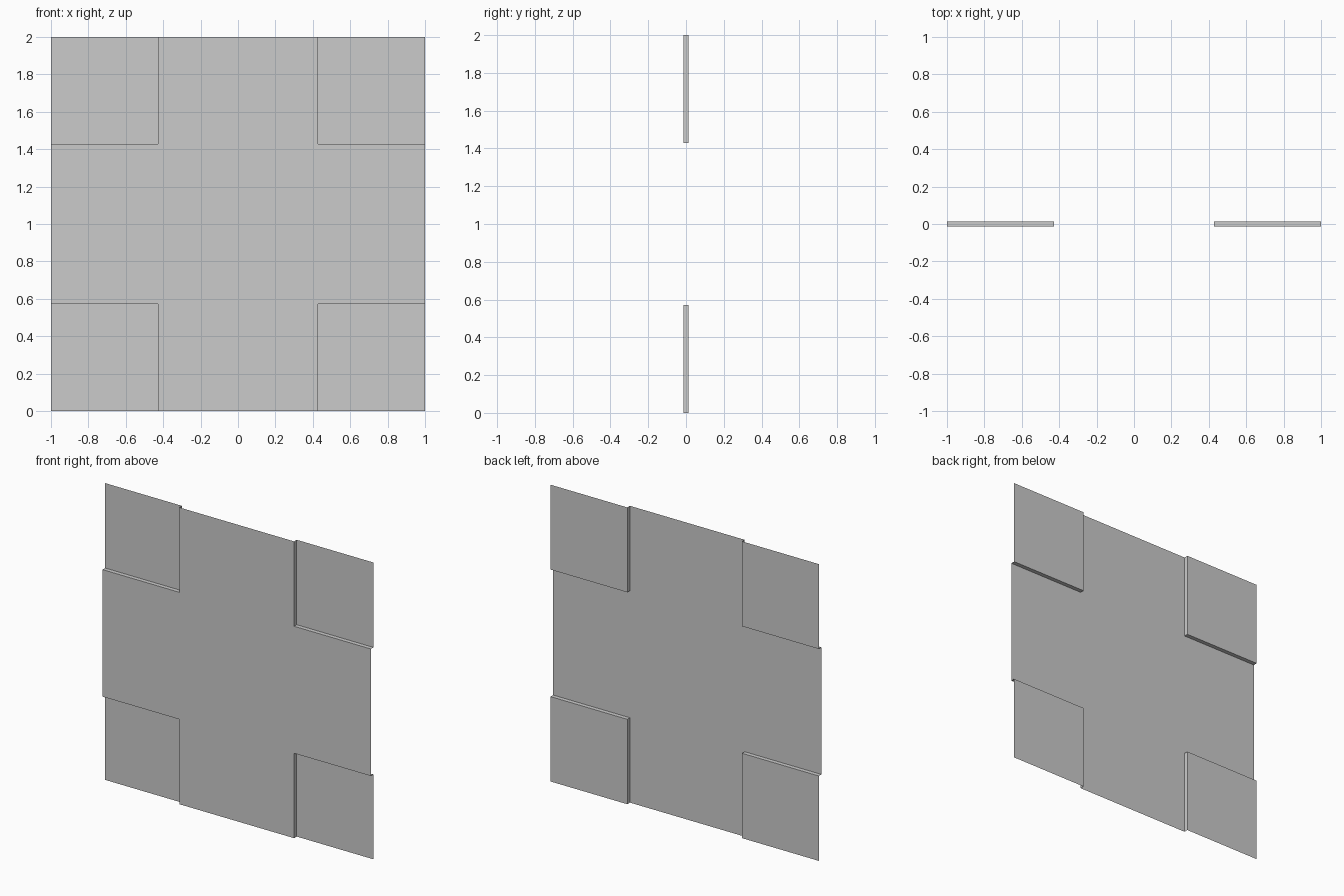
import bpy
import bmesh

if "Cube" in bpy.data.objects:
    bpy.data.objects.remove(bpy.data.objects["Cube"])

EDGES = [-1.0, -0.428, 0.428, 1.0]   # grid lines of the panel
FRONT, BACK = -0.014, 0.014          # depth of cross and of recessed corners
MID_Z = 1.0

bm = bmesh.new()


def quad(points):
    bm.faces.new([bm.verts.new((x, y, z + MID_Z)) for x, y, z in points])


# Flat sheet: a 3 x 3 grid whose corner squares sit further back
for i in range(3):
    for j in range(3):
        x0, x1 = EDGES[i], EDGES[i + 1]
        z0, z1 = EDGES[j], EDGES[j + 1]
        y = BACK if i != 1 and j != 1 else FRONT
        quad([(x0, y, z0), (x1, y, z0), (x1, y, z1), (x0, y, z1)])

# Step walls along the two inner sides of every corner square
for sx in (-1, 1):
    for sz in (-1, 1):
        xi, zi = 0.428 * sx, 0.428 * sz
        quad([(xi, FRONT, zi), (xi, BACK, zi), (xi, BACK, sz), (xi, FRONT, sz)])
        quad([(xi, FRONT, zi), (sx, FRONT, zi), (sx, BACK, zi), (xi, BACK, zi)])

# Join into one surface, facing the front
bmesh.ops.remove_doubles(bm, verts=bm.verts[:], dist=0.0001)
bmesh.ops.recalc_face_normals(bm, faces=bm.faces[:])
bm.normal_update()
if sum(f.normal.y * f.calc_area() for f in bm.faces) > 0:
    bmesh.ops.reverse_faces(bm, faces=bm.faces[:])

mesh = bpy.data.meshes.new("stepped_panel")
bm.to_mesh(mesh)
bm.free()
panel = bpy.data.objects.new("stepped_panel", mesh)
bpy.context.collection.objects.link(panel)
